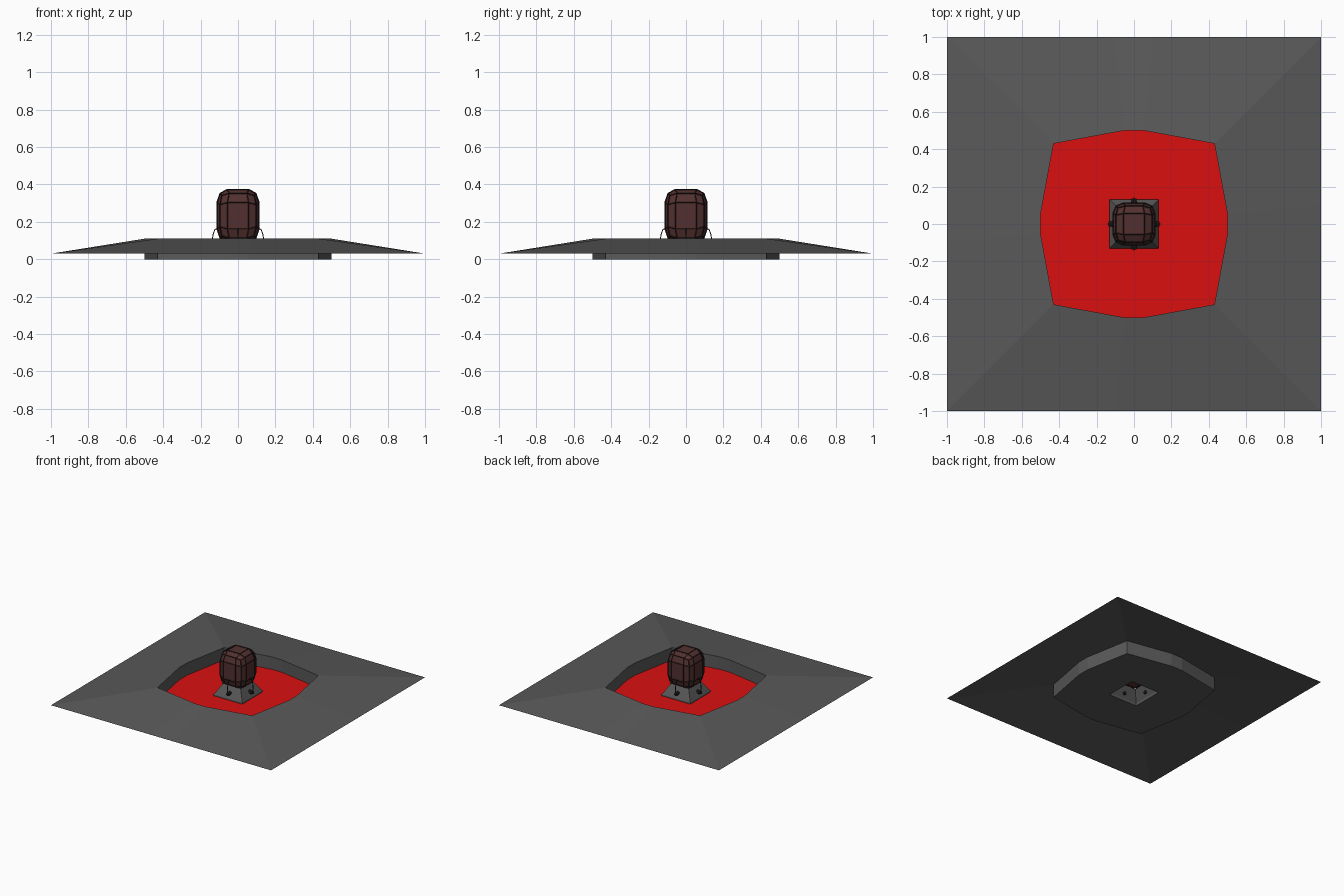
import bpy, bmesh, math
from mathutils import Matrix, Vector

if "Cube" in bpy.data.objects:
    bpy.data.objects.remove(bpy.data.objects["Cube"])


def mat(name, rgb):
    m = bpy.data.materials.new(name)
    m.diffuse_color = (*rgb, 1)
    m.use_nodes = True
    m.node_tree.nodes["Principled BSDF"].inputs["Base Color"].default_value = m.diffuse_color
    return m


GREY = mat("dark_grey", (0.1, 0.1, 0.1))
RED = mat("red", (0.7, 0.005, 0.005))
BROWN = mat("brown", (0.085, 0.03, 0.028))
BLACK = mat("near_black", (0.02, 0.012, 0.012))


def add(name, bm, material, recalc=True):
    if recalc:
        bmesh.ops.recalc_face_normals(bm, faces=bm.faces)
    me = bpy.data.meshes.new(name)
    bm.to_mesh(me)
    bm.free()
    ob = bpy.data.objects.new(name, me)
    bpy.context.collection.objects.link(ob)
    me.materials.append(material)
    return ob


def four_fold(points):
    # repeat one quarter's points around z
    return [Matrix.Rotation(i * math.pi / 2, 2) @ Vector(p)
            for i in range(4) for p in points]


def loft(name, rings, material, closed=False):
    # rings: list of (2D points, z), joined by quads
    bm = bmesh.new()
    loops = [[bm.verts.new((p.x, p.y, z)) for p in pts] for pts, z in rings]
    for a, b in zip(loops, loops[1:]):
        n = len(a)
        for i in range(n):
            bm.faces.new((a[i], a[(i + 1) % n], b[(i + 1) % n], b[i]))
    return add(name, bm, material)


def ring_plate(name, outer, inner, z, material, up):
    # flat plate with a square hole in the middle
    bm = bmesh.new()
    a = [bm.verts.new((p.x, p.y, z)) for p in outer]
    b = [bm.verts.new((p.x, p.y, z)) for p in inner]
    for i in range(12):
        bm.faces.new((a[i], a[(i + 1) % 12], b[(i + 1) % 12], b[i]))
    for f in bm.faces:
        f.normal_update()
        if (f.normal.z > 0) != up:
            f.normal_flip()
    return add(name, bm, material, False)


outer = four_fold([(1, -0.1), (1, 0.1), (1, 1)])
rim = four_fold([(0.5, -0.05), (0.5, 0.05), (0.43, 0.43)])
hole = four_fold([(0.13, -0.04), (0.13, 0.04), (0.13, 0.13)])

# sloping ground with a sunken well
loft("ground_skirt", [(outer, 0.03), (rim, 0.11), (rim, 0.0)], GREY)
ring_plate("well_underside", rim, hole, 0.0, GREY, False)
ring_plate("well_floor", rim, hole, 0.008, RED, True)

# hollow tapered pedestal
foot = four_fold([(0.13, 0.13)])
neck = four_fold([(0.08, 0.08)])
loft("pedestal", [(foot, 0.0), (foot, 0.02), (neck, 0.105)], GREY)


def pod_mesh(grow):
    # cube with 3x3 panels per side, pulled onto a rounded-box shape
    bm = bmesh.new()
    bmesh.ops.create_cube(bm, size=2)
    bmesh.ops.subdivide_edges(bm, edges=bm.edges[:], cuts=2, use_grid_fill=True)
    for v in bm.verts:
        c = [x if abs(x) > 0.9 else math.copysign(0.5, x) for x in v.co]
        k = sum(abs(x) ** 3.5 for x in c) ** (-1 / 3.5)
        v.co = (c[0] * k * (0.116 + grow), c[1] * k * (0.116 + grow),
                c[2] * k * (0.145 + grow) + 0.233)
    return bm


# rounded pod with a cage of dark straps
add("pod", pod_mesh(0), BROWN)
cage = add("pod_straps", pod_mesh(0.002), BLACK)
wire = cage.modifiers.new("straps", "WIREFRAME")
wire.thickness = 0.007
wire.use_even_offset = False

for i in range(4):
    turn = Matrix.Rotation(i * math.pi / 2, 4, 'Z')
    # socket on each pedestal face
    bm = bmesh.new()
    bmesh.ops.create_cone(bm, cap_ends=True, segments=8, radius1=0.016,
                          radius2=0.013, depth=0.035,
                          matrix=turn @ Matrix.Translation((0.12, 0, 0.055))
                          @ Matrix.Rotation(math.pi / 2, 4, 'Y'))
    add("cable_socket", bm, BLACK)
    # thin cable arching from the socket up to the pod
    cu = bpy.data.curves.new("cable", "CURVE")
    cu.dimensions = '3D'
    cu.bevel_depth = 0.003
    cu.bevel_resolution = 1
    path = [(0.13, 0, 0.055), (0.138, 0, 0.09), (0.134, 0, 0.13),
            (0.124, 0, 0.158), (0.105, 0, 0.168)]
    sp = cu.splines.new("POLY")
    sp.points.add(len(path) - 1)
    for pt, co in zip(sp.points, path):
        pt.co = (*(turn @ Vector(co)), 1)
    cu.materials.append(BLACK)
    bpy.context.collection.objects.link(bpy.data.objects.new("cable", cu))
